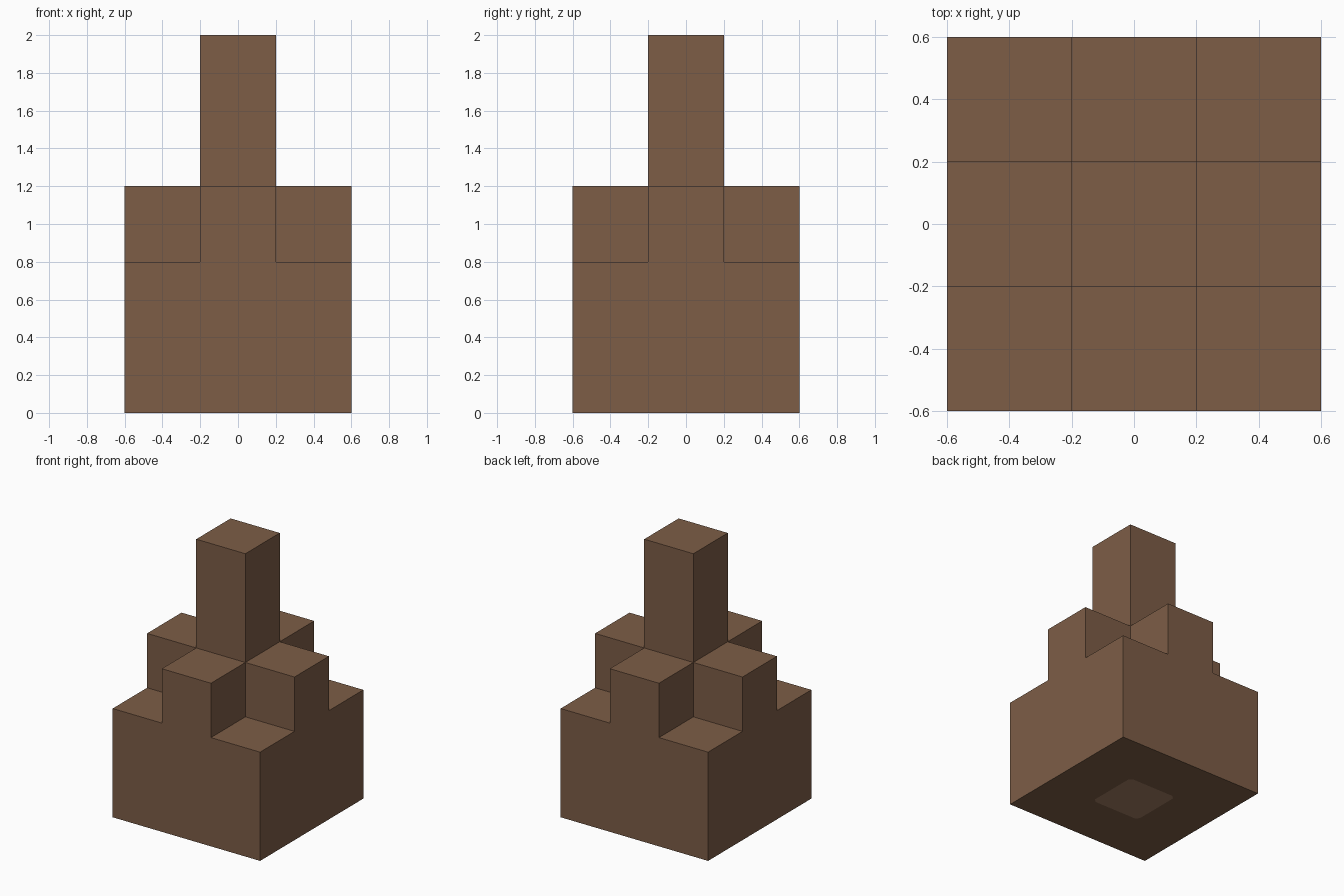
import bpy, bmesh
from mathutils import Vector

default = bpy.data.objects.get("Cube")
if default:
    bpy.data.objects.remove(default, do_unlink=True)


def make_material(name, rgb):
    mat = bpy.data.materials.new(name)
    mat.use_nodes = True
    colour = (*rgb, 1.0)
    mat.diffuse_color = colour
    mat.node_tree.nodes["Principled BSDF"].inputs["Base Color"].default_value = colour
    return mat


CELL = 0.4
HALF = CELL / 2


def raise_faces(bm, faces, height, keep=False):
    """Extrude the given faces upward and return the new top faces."""
    out = bmesh.ops.extrude_face_region(bm, geom=faces, use_keep_orig=keep)["geom"]
    verts = [g for g in out if isinstance(g, bmesh.types.BMVert)]
    bmesh.ops.translate(bm, verts=verts, vec=Vector((0, 0, height)))
    if not keep:
        bmesh.ops.delete(bm, geom=[f for f in faces if f.is_valid], context="FACES_ONLY")
    return [g for g in out if isinstance(g, bmesh.types.BMFace)]


def in_cross(face):
    c = face.calc_center_median()
    return min(abs(c.x), abs(c.y)) < HALF


def in_centre(face):
    c = face.calc_center_median()
    return max(abs(c.x), abs(c.y)) < HALF


bm = bmesh.new()
# Square base, split into nine cells
bmesh.ops.create_grid(bm, x_segments=3, y_segments=3, size=CELL * 1.5)
top = raise_faces(bm, bm.faces[:], 0.8, keep=True)
# Cross-shaped step
top = raise_faces(bm, [f for f in top if in_cross(f)], 0.4)
# Central column
raise_faces(bm, [f for f in top if in_centre(f)], 0.8)

# Lighter patch with clipped corners under the base
patch = next(f for f in bm.faces
             if in_centre(f) and f.calc_center_median().z < 0.01)
bmesh.ops.bevel(bm, geom=list(patch.verts), offset=0.025, segments=1,
                affect="VERTICES")
bmesh.ops.recalc_face_normals(bm, faces=bm.faces[:])
for f in bm.faces:
    if in_centre(f) and f.calc_center_median().z < 0.01 and len(f.verts) == 8:
        f.material_index = 1

mesh = bpy.data.meshes.new("stepped_tower")
bm.to_mesh(mesh)
bm.free()
mesh.materials.append(make_material("brown", (0.205, 0.110, 0.062)))
mesh.materials.append(make_material("light_brown", (0.36, 0.21, 0.125)))
tower = bpy.data.objects.new("stepped_tower", mesh)
bpy.context.collection.objects.link(tower)
